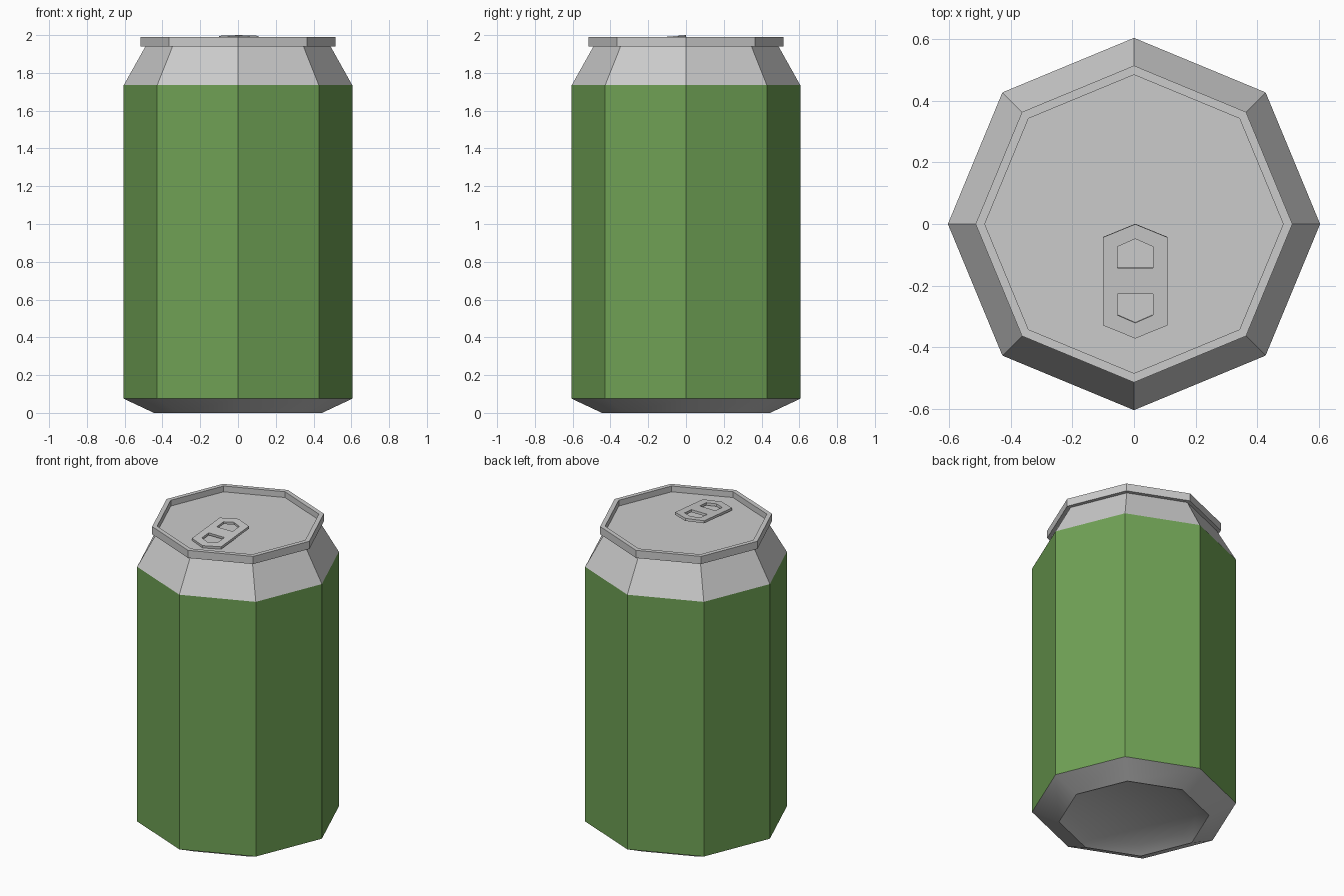
import bpy, bmesh, math

if "Cube" in bpy.data.objects:
    bpy.data.objects.remove(bpy.data.objects["Cube"])

SIDES = 8


def lathe(name, profile, angle=None):
    """Revolve (radius, z) points into an eight-sided shell; radius 0 closes it."""
    bm = bmesh.new()
    rings = []
    for r, z in profile:
        n = SIDES if r > 0 else 1
        rings.append([bm.verts.new((r * math.cos(i * math.tau / SIDES),
                                    r * math.sin(i * math.tau / SIDES), z)) for i in range(n)])
    for a, b in zip(rings, rings[1:]):
        for i in range(SIDES):
            j = (i + 1) % SIDES
            quad = [a[i % len(a)], a[j % len(a)], b[j % len(b)], b[i % len(b)]]
            bm.faces.new(list(dict.fromkeys(quad)))
    mesh = bpy.data.meshes.new(name)
    bm.to_mesh(mesh)
    bm.free()
    obj = bpy.data.objects.new(name, mesh)
    bpy.context.collection.objects.link(obj)
    if angle:
        select(obj)
        bpy.ops.object.shade_smooth_by_angle(angle=math.radians(angle))
    return obj


def select(obj):
    bpy.ops.object.select_all(action='DESELECT')
    obj.select_set(True)
    bpy.context.view_layer.objects.active = obj


# Painted side wall
body = lathe("can_body", [(0.605, 0.075), (0.605, 1.735)])
green = bpy.data.materials.new("green_paint")
green.diffuse_color = (0.16, 0.36, 0.09, 1)
green.use_nodes = True
green.node_tree.nodes["Principled BSDF"].inputs["Base Color"].default_value = green.diffuse_color
body.data.materials.append(green)

# Chamfered foot with a concave underside
lathe("can_base", [(0, 0.05), (0.37, 0.035), (0.445, 0), (0.605, 0.075)], 35)

# Sloped shoulder, overhanging rim and recessed lid
lathe("shoulder_rim_and_lid", [(0.605, 1.735), (0.49, 1.94), (0.515, 1.94), (0.515, 1.99),
                               (0.485, 1.99), (0.485, 1.952), (0, 1.952)], 30)

# Pull tab: outline with two holes, extruded and tilted up at its back end
curve = bpy.data.curves.new("pull_tab", 'CURVE')
curve.dimensions = '2D'
curve.fill_mode = 'BOTH'
curve.extrude = 0.008
outline = [(0, 0), (0.105, -0.043), (0.105, -0.33), (0, -0.373), (-0.105, -0.33), (-0.105, -0.043)]
back_hole = [(0, -0.048), (0.057, -0.073), (0.057, -0.143), (-0.057, -0.143), (-0.057, -0.073)]
front_hole = [(x, -0.37 - y) for x, y in back_hole]
for points in (outline, back_hole, front_hole):
    spline = curve.splines.new('POLY')
    spline.points.add(len(points) - 1)
    for p, (x, y) in zip(spline.points, points):
        p.co = (x, y, 0, 1)
    spline.use_cyclic_u = True
tab = bpy.data.objects.new("pull_tab", curve)
bpy.context.collection.objects.link(tab)
tab.location = (0.004, 0, 1.992)
tab.rotation_euler.x = math.radians(5)
select(tab)
bpy.ops.object.convert(target='MESH')
for face in tab.data.polygons:
    face.use_smooth = False
